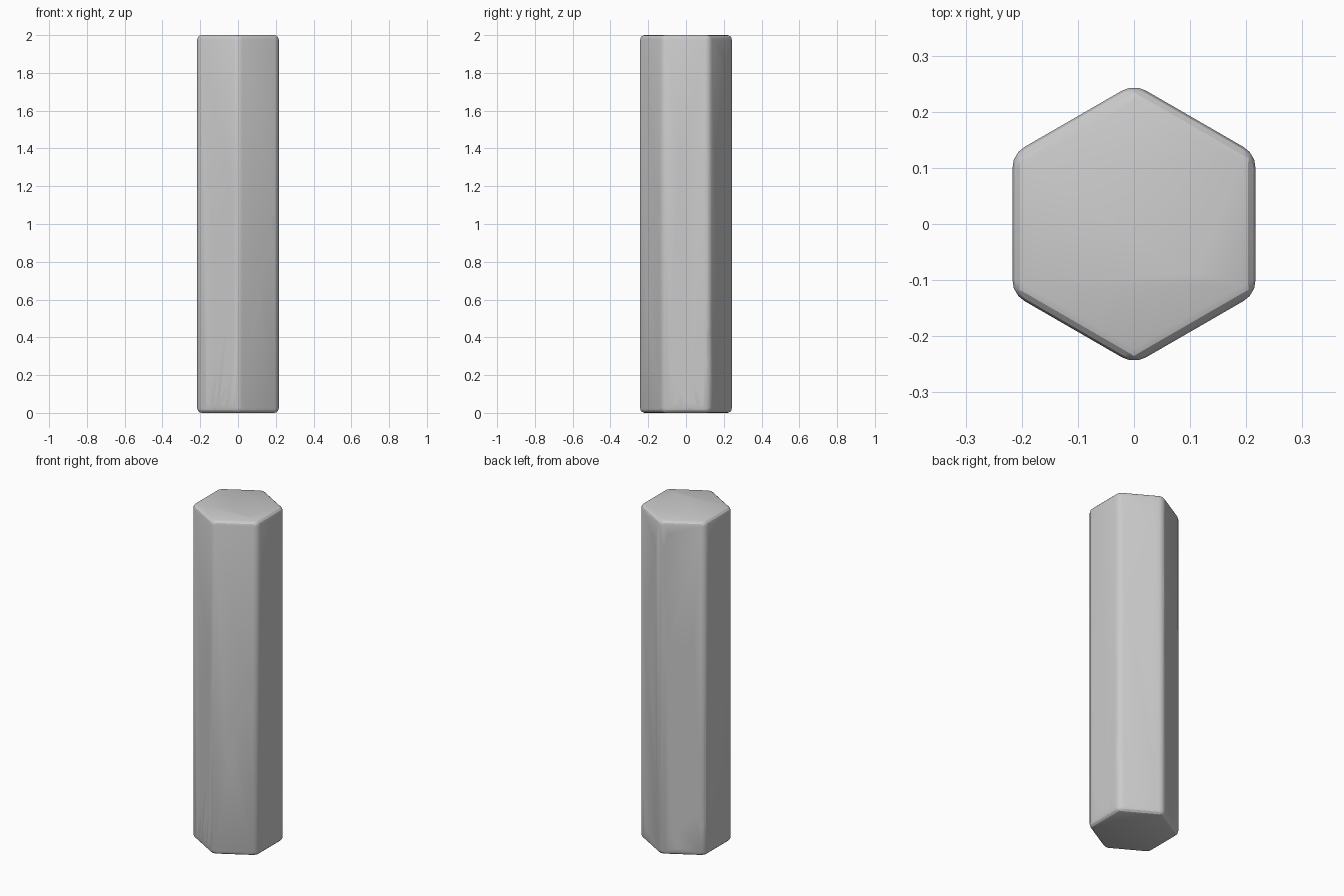
import bpy, bmesh, math
from mathutils import Matrix, Vector

if "Cube" in bpy.data.objects:
    bpy.data.objects.remove(bpy.data.objects["Cube"])

R, H = 0.25, 2.0
APO = R * math.cos(math.pi / 6)

# Hexagonal column with rounded edges
bpy.ops.mesh.primitive_cylinder_add(vertices=6, radius=R, depth=H, location=(0, 0, H / 2))
column = bpy.context.object
column.name = "hexagonal_column"
bev = column.modifiers.new("bevel", 'BEVEL')
bev.width, bev.segments = 0.025, 3
bpy.ops.object.modifier_apply(modifier="bevel")

# Gouges: (face angle, top t, top z, bottom t, bottom z, half width)
gouges = [
    # front left face
    (240, .125, 1.32, -.037, .79, .018), (240, .09, 1.06, -.025, .55, .018),
    (240, .055, .49, -.014, -.03, .018), (240, .113, .33, .03, -.22, .022),
    (240, .01, .31, -.10, -.22, .022),
    # front right face
    (300, -.013, .76, -.027, .53, .024), (300, .09, 1.05, .08, .90, .02),
    # right face
    (0, -.026, 1.36, -.012, 1.16, .021), (0, -.075, .42, -.04, .14, .025),
    (0, -.034, .13, .01, -.09, .022), (0, .035, .27, .085, -.02, .023),
    (0, .078, .50, .11, .27, .03),
    # back right face
    (60, -.075, 1.40, .045, .93, .02), (60, -.035, 2.23, .075, 1.73, .024),
    (60, -.13, .48, -.06, -.02, .022),
    # back left face
    (120, -.10, 2.13, -.10, 1.84, .025), (120, -.10, 1.48, -.09, 1.25, .025),
    (120, .04, 1.28, .05, 1.01, .024), (120, -.055, .27, -.025, .04, .022),
    (120, .095, .52, .10, .32, .026), (120, .10, .43, .108, .16, .026),
    # left face
    (180, -.045, 1.75, -.06, 1.55, .023), (180, -.075, 1.53, -.085, 1.37, .022),
    (180, -.015, .83, -.025, .61, .022),
]
bm = bmesh.new()


def add_cutter(top, bottom, normal, half):
    axis = (top - bottom).normalized()
    side = axis.cross(normal)
    rot = Matrix((side, normal, axis)).transposed().to_4x4()
    size = Matrix.Diagonal((half, half, (top - bottom).length / 2, 1))
    bmesh.ops.create_icosphere(bm, subdivisions=2, radius=1,
                               matrix=Matrix.Translation((top + bottom) / 2) @ rot @ size)


for ang, t1, z1, t0, z0, half in gouges:
    a = math.radians(ang)
    n = Vector((math.cos(a), math.sin(a), 0))
    tan = Vector((-math.sin(a), math.cos(a), 0))
    base = n * (APO + 0.001)
    add_cutter(base + tan * t1 + Vector((0, 0, z1)),
               base + tan * t0 + Vector((0, 0, z0)), n, half)
# Small pit in the top
add_cutter(Vector((.095, -.066, H + .07)), Vector((.095, -.066, H - .07)), Vector((0, 1, 0)), .021)

me = bpy.data.meshes.new("gouge_cutters")
bm.to_mesh(me)
bm.free()
cutter = bpy.data.objects.new("gouge_cutters", me)
cutter.hide_render = True
bpy.context.collection.objects.link(cutter)

# Carve the gouges
cut = column.modifiers.new("gouges", 'BOOLEAN')
cut.operation, cut.object, cut.solver, cut.use_self = 'DIFFERENCE', cutter, 'EXACT', True
bpy.context.view_layer.objects.active = column
bpy.ops.object.modifier_apply(modifier="gouges")
bpy.data.objects.remove(cutter)
bpy.ops.object.shade_smooth_by_angle(angle=math.radians(25))
